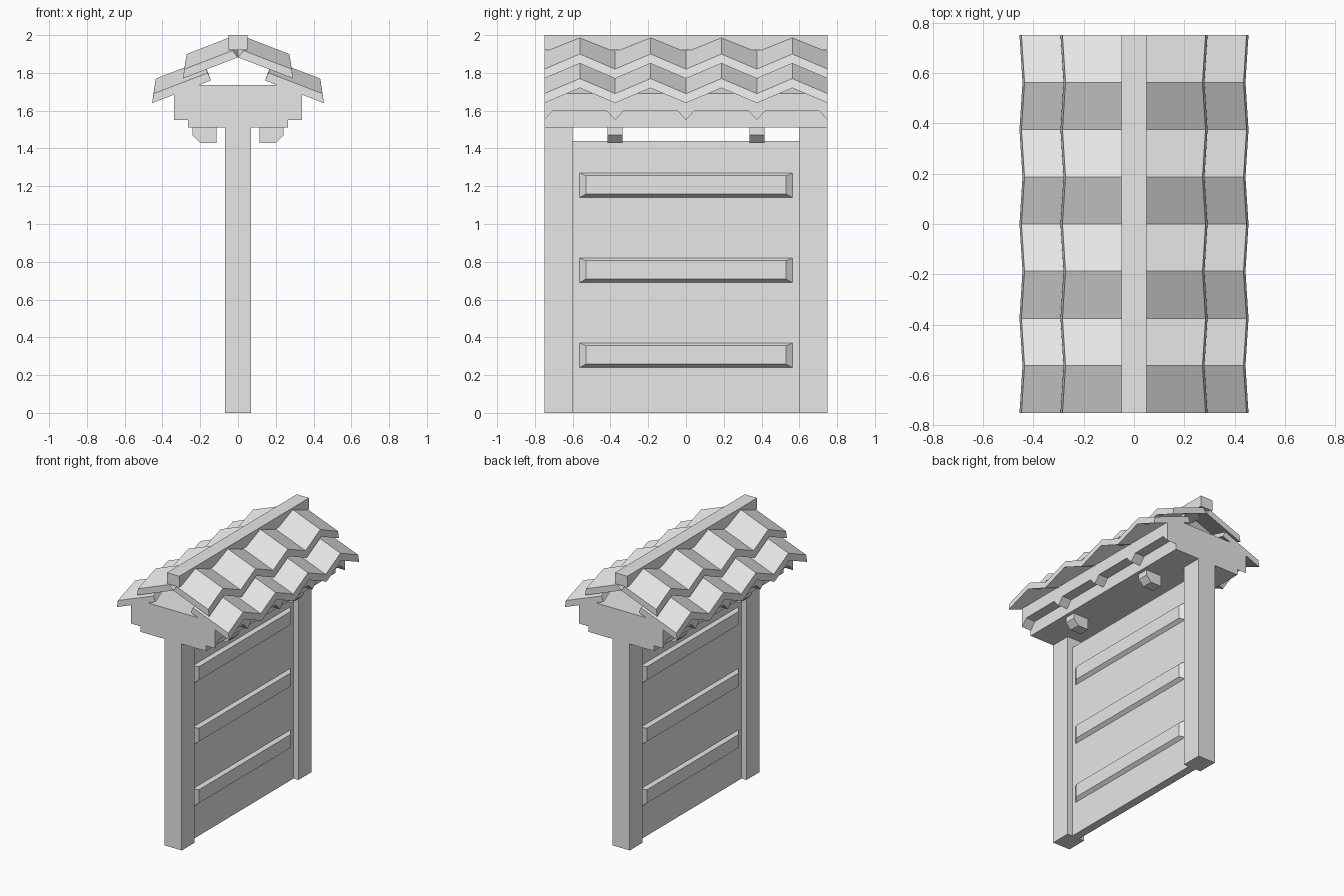
import bpy
import bmesh

if "Cube" in bpy.data.objects:
    bpy.data.objects.remove(bpy.data.objects["Cube"], do_unlink=True)

# One plain grey for everything
GREY = (0.8, 0.8, 0.8, 1.0)
stone = bpy.data.materials.new("light_grey")
stone.use_nodes = True
stone.diffuse_color = GREY
stone.node_tree.nodes["Principled BSDF"].inputs["Base Color"].default_value = GREY


def finish(name, bm):
    bmesh.ops.recalc_face_normals(bm, faces=bm.faces[:])
    mesh = bpy.data.meshes.new(name)
    bm.to_mesh(mesh)
    bm.free()
    mesh.materials.append(stone)
    obj = bpy.data.objects.new(name, mesh)
    bpy.context.collection.objects.link(obj)
    return obj


def loft(name, rings):
    """Closed solid through a list of matching rings of points."""
    bm = bmesh.new()
    loops = [[bm.verts.new(p) for p in ring] for ring in rings]
    n = len(loops[0])
    for a, b in zip(loops, loops[1:]):
        for i in range(n):
            j = (i + 1) % n
            bm.faces.new((a[i], a[j], b[j], b[i]))
    bm.faces.new(loops[0])
    bm.faces.new(loops[-1])
    return finish(name, bm)


def along_y(name, profile, y0, y1):
    return loft(name, [[(x, y, z) for x, z in profile] for y in (y0, y1)])


def box(name, x0, x1, y0, y1, z0, z1):
    return along_y(name, [(x0, z0), (x1, z0), (x1, z1), (x0, z1)], y0, y1)


LENGTH = 0.75
WAVE = LENGTH / 4
SLOPE = 0.385
DIP = 0.08
THICK = 0.05

# Posts and wall panel
box("front_post", -0.07, 0.07, -LENGTH, -0.6, 0, 1.51)
box("back_post", -0.07, 0.07, 0.6, LENGTH, 0, 1.51)
box("wall_panel", -0.03, 0.03, -0.6, 0.6, 0, 1.44)

# Beam under the roof, its top shaped to the roof pitch
half = [(0.265, 1.51), (0.265, 1.6), (0.34, 1.6), (0.34, 1.69), (0.225, 1.737)]
along_y("roof_beam", half + [(-x, z) for x, z in reversed(half)], -LENGTH, LENGTH)

# Ridge cap
box("ridge_cap", -0.05, 0.05, -LENGTH, LENGTH, 1.92, 2.0)


def tile_row(name, side, edge_x, edge_z, inner):
    """Zigzag tile course running down one side of the roof."""
    rings = []
    for i in range(9):
        dip = 0 if i % 2 else 1
        top_x, top_z = edge_x + 0.012 * dip, edge_z - DIP * dip
        low_x, low_z = top_x + 0.008, top_z - THICK
        in_top, in_low = inner(1 - dip)
        section = [(in_top, top_z + SLOPE * (top_x - in_top)), (top_x, top_z),
                   (low_x, low_z), (in_low, low_z + SLOPE * (low_x - in_low))]
        y = -LENGTH + i * WAVE
        rings.append([(side * x, y, z) for x, z in section])
    loft(name, rings)


for side, label in ((1, "left"), (-1, "right")):
    # Two overlapping tile courses
    tile_row(f"{label}_upper_tiles", side, 0.272, 1.9, lambda c: (0.03, 0.0))
    tile_row(f"{label}_lower_tiles", side, 0.435, 1.77,
             lambda c: (0.16 + 0.025 * c, 0.143 + 0.025 * c))

    # Pointed drops along the eave, halved at the ends
    for i in range(5):
        y = -LENGTH + i * 2 * WAVE
        a, b = max(y - 0.045, -LENGTH), min(y + 0.045, LENGTH)
        tri = [(a, 1.6), (y, 1.55), (b, 1.6)]
        if a == y or b == y:
            tri = [(a, 1.6), (y, 1.55), (b, 1.6)]
        loft(f"{label}_eave_drop_{i + 1}",
             [[(side * x, yy, z) for yy, z in tri] for x in (0.265, 0.34)])

    # Chamfered brackets under the beam
    bracket = [(0.115, 1.51), (0.115, 1.43), (0.2, 1.43), (0.24, 1.47), (0.24, 1.51)]
    for y, end in ((-0.375, "front"), (0.375, "back")):
        along_y(f"{label}_{end}_bracket", [(side * x, z) for x, z in bracket],
                y - 0.04, y + 0.04)

    # Bevelled rails across the wall
    for i, z in enumerate((0.24, 0.69, 1.14)):
        rings = []
        for x, dy, low, high in ((0.03, 0, 0, 0), (0.055, 0.035, 0.018, 0.014)):
            w, z0, z1 = 0.565 - dy, z + low, z + 0.13 - high
            rings.append([(side * x, -w, z0), (side * x, w, z0),
                          (side * x, w, z1), (side * x, -w, z1)])
        loft(f"{label}_rail_{i + 1}", rings)
